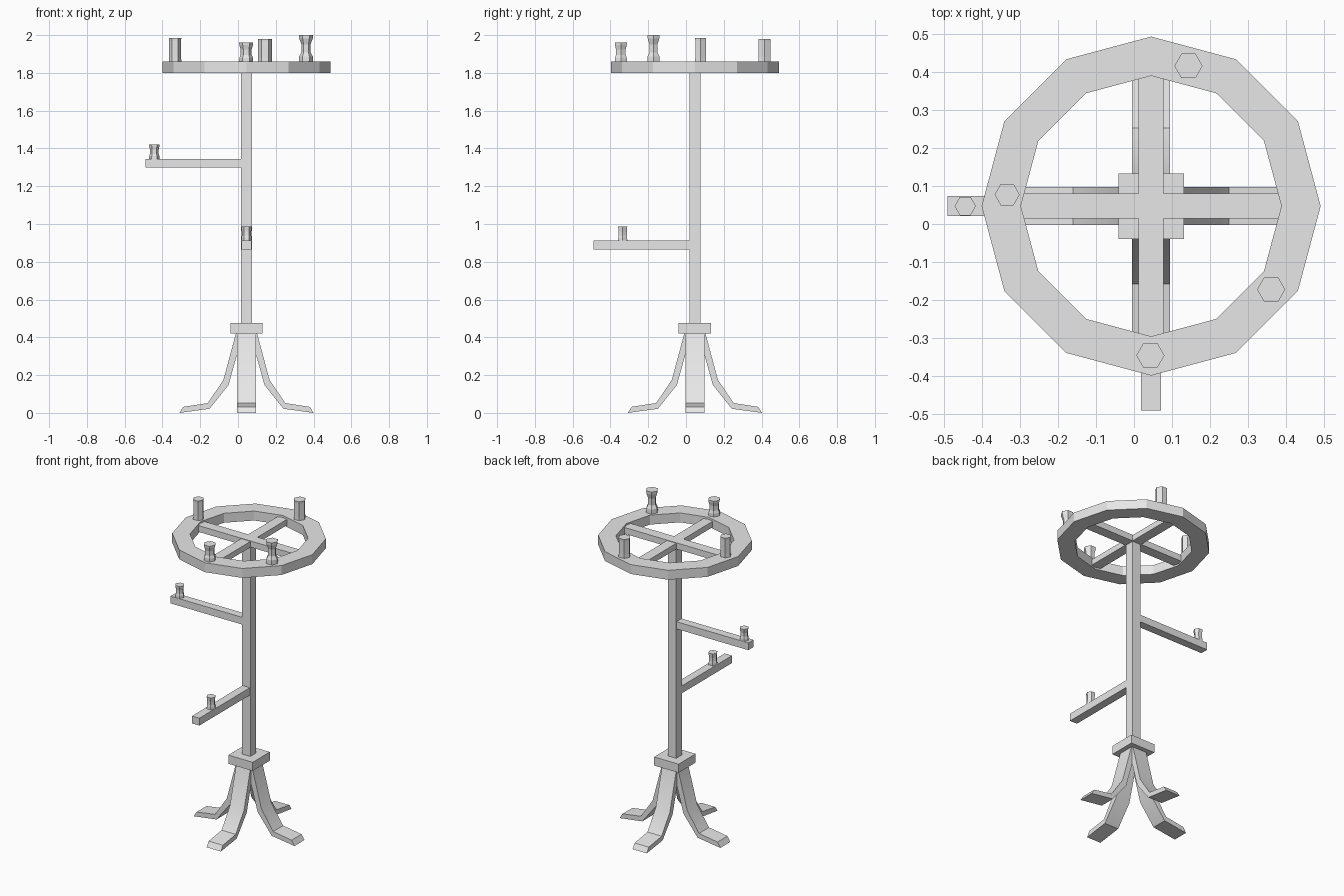
import bpy, bmesh, math
from mathutils import Matrix, Vector

if "Cube" in bpy.data.objects:
    bpy.data.objects.remove(bpy.data.objects["Cube"], do_unlink=True)

CX, CY = 0.045, 0.047  # axis of the post

grey = bpy.data.materials.new("plain grey")
grey.use_nodes = True
grey.diffuse_color = (0.8, 0.8, 0.8, 1)
grey.node_tree.nodes["Principled BSDF"].inputs["Base Color"].default_value = (0.8, 0.8, 0.8, 1)


def finish(name, bm, smooth=None):
    bmesh.ops.recalc_face_normals(bm, faces=bm.faces)
    mesh = bpy.data.meshes.new(name)
    bm.to_mesh(mesh)
    bm.free()
    mesh.materials.append(grey)
    ob = bpy.data.objects.new(name, mesh)
    bpy.context.collection.objects.link(ob)
    if smooth:
        bpy.ops.object.select_all(action="DESELECT")
        ob.select_set(True)
        bpy.context.view_layer.objects.active = ob
        bpy.ops.object.shade_smooth_by_angle(angle=math.radians(smooth))
    return ob


def box(name, lo, hi):
    lo, hi = Vector(lo), Vector(hi)
    bm = bmesh.new()
    bmesh.ops.create_cube(bm, size=1, matrix=Matrix.Translation((lo + hi) / 2)
                          @ Matrix.Diagonal((*(hi - lo), 1)))
    finish(name, bm)


def lathe(name, x, y, profile, sides, closed=False, smooth=None):
    """Turn (radius, height) points; cap the ends unless the profile is a loop."""
    bm = bmesh.new()
    rings = []
    for r, z in profile:
        angles = [math.tau * i / sides for i in range(sides)]
        rings.append([bm.verts.new((x + r * math.cos(a), y + r * math.sin(a), z)) for a in angles])
    pairs = list(zip(rings, rings[1:]))
    if closed:
        pairs.append((rings[-1], rings[0]))
    else:
        bm.faces.new(rings[0])
        bm.faces.new(rings[-1])
    for a, b in pairs:
        for i in range(sides):
            j = (i + 1) % sides
            bm.faces.new((a[i], a[j], b[j], b[i]))
    finish(name, bm, smooth)


def peg(name, x, y, base, height, radius, waist):
    shape = [(0, 1), (0.2, 0.97), (0.35, waist), (0.65, waist), (0.88, 0.97), (1, 1)]
    lathe(name, x, y, [(radius * k, base + height * t) for t, k in shape], 6)


# Post and collar
box("post", (CX - 0.029, CY - 0.029, 0.42), (CX + 0.029, CY + 0.029, 1.82))
box("collar", (CX - 0.086, CY - 0.086, 0.42), (CX + 0.086, CY + 0.086, 0.475))

# Four bent feet, one profile turned about the post
foot = [(0.055, 0.43), (0.122, 0.18), (0.205, 0.057), (0.335, 0.037), (0.355, 0.005),
        (0.195, 0.027), (0.095, 0.153), (0.018, 0.43)]
for i, side in enumerate(("left", "back", "right", "front")):
    bm = bmesh.new()
    face = bm.faces.new([bm.verts.new((d, -0.05, max(z - 0.005, 0))) for d, z in foot])
    out = bmesh.ops.extrude_face_region(bm, geom=[face])
    moved = [v for v in out["geom"] if isinstance(v, bmesh.types.BMVert)]
    bmesh.ops.translate(bm, verts=moved, vec=(0, 0.1, 0))
    bm.transform(Matrix.Translation((CX, CY, 0)) @ Matrix.Rotation(i * math.pi / 2, 4, "Z"))
    finish(side + "_foot", bm, 35)

# Top ring with crossed bars
lathe("top_ring", CX, CY, [(0.342, 1.8), (0.445, 1.8), (0.445, 1.86), (0.342, 1.86)], 12, closed=True)
box("cross_bar_side", (CX - 0.345, CY - 0.033, 1.81), (CX + 0.345, CY + 0.033, 1.85))
box("cross_bar_depth", (CX - 0.033, CY - 0.345, 1.81), (CX + 0.033, CY + 0.345, 1.847))

# Side arms
box("upper_arm", (-0.49, CY - 0.026, 1.298), (CX, CY + 0.026, 1.344))
box("lower_arm", (CX - 0.026, -0.49, 0.865), (CX + 0.026, CY, 0.912))

# Pegs
peg("upper_arm_peg", -0.443, CY, 1.344, 0.076, 0.028, 0.82)
peg("lower_arm_peg", CX, -0.335, 0.912, 0.075, 0.028, 0.88)
peg("ring_peg_right", -0.333, 0.077, 1.86, 0.125, 0.033, 0.97)
peg("ring_peg_back", 0.143, 0.415, 1.86, 0.12, 0.037, 0.97)
peg("ring_peg_front", 0.043, -0.345, 1.86, 0.1, 0.037, 0.8)
peg("ring_peg_left", 0.36, -0.172, 1.86, 0.14, 0.037, 0.66)
